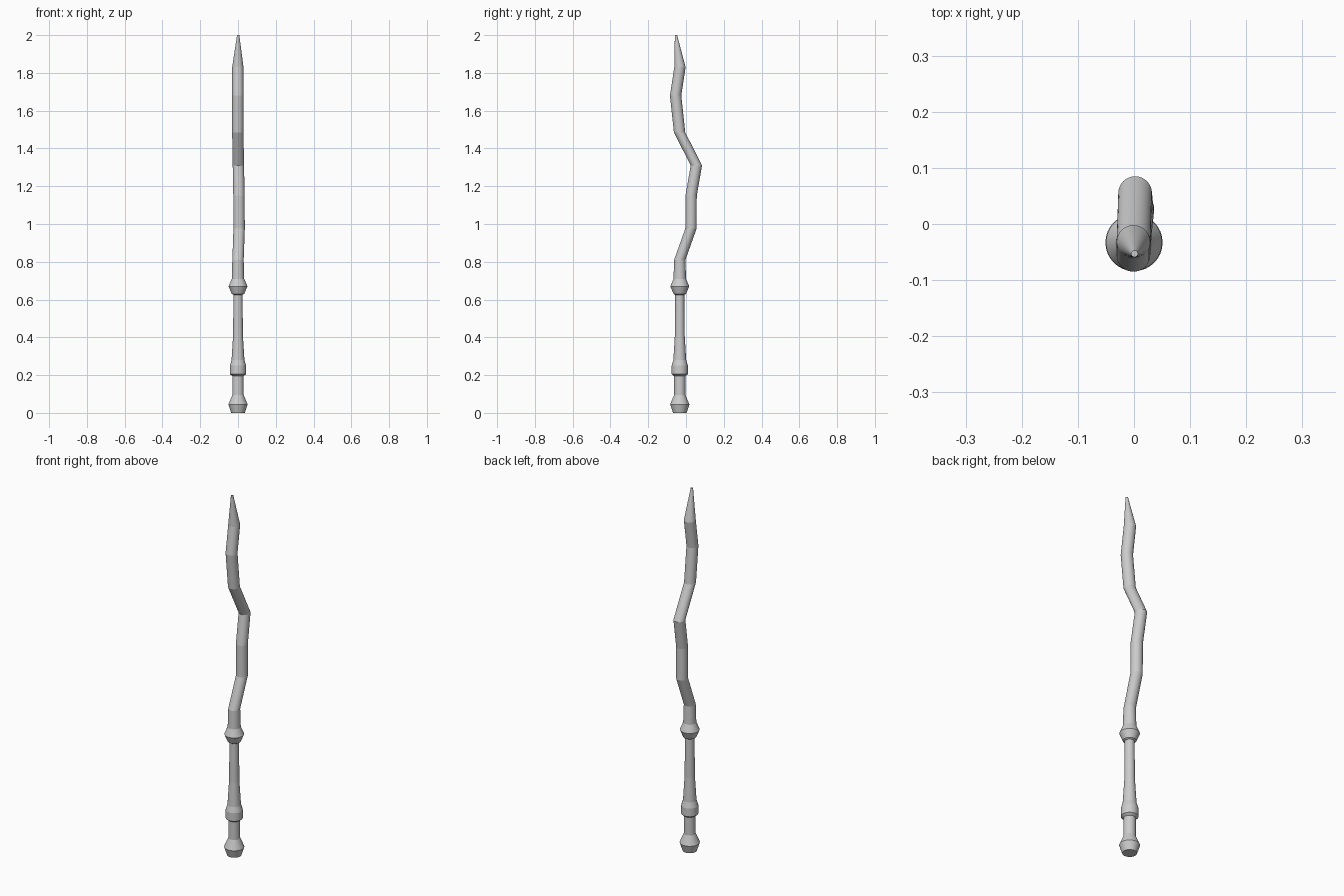
import bpy, bmesh, math

if "Cube" in bpy.data.objects:
    bpy.data.objects.remove(bpy.data.objects["Cube"])

SIDES = 32


def loft(name, rings, cap_start=False, cap_end=False):
    """Skin level circles (x, y, z, radius), round sideways and crisp at each ring."""
    bm = bmesh.new()
    loops = []
    for x, y, z, r in rings:
        loops.append([bm.verts.new((x + r * math.cos(2 * math.pi * i / SIDES),
                                    y + r * math.sin(2 * math.pi * i / SIDES), z))
                      for i in range(SIDES)])
    for low, high in zip(loops, loops[1:]):
        for i in range(SIDES):
            j = (i + 1) % SIDES
            bm.faces.new((low[i], low[j], high[j], high[i])).smooth = True
    if cap_start:
        bm.faces.new(loops[0][::-1])
    if cap_end:
        bm.faces.new(loops[-1])
    for e in bm.edges:
        if abs(e.verts[0].co.z - e.verts[1].co.z) < 1e-5:
            e.smooth = False
    mesh = bpy.data.meshes.new(name)
    bm.to_mesh(mesh)
    bm.free()
    obj = bpy.data.objects.new(name, mesh)
    bpy.context.collection.objects.link(obj)
    return obj


# Turned handle: pommel, grip collar, waisted grip and upper collar (z, radius)
HANDLE_Y = -0.033
handle = [(0, 0.036), (0.045, 0.051), (0.095, 0.03), (0.195, 0.03),
          (0.205, 0.043), (0.25, 0.043), (0.28, 0.034), (0.41, 0.026),
          (0.625, 0.024), (0.63, 0.033), (0.67, 0.05), (0.71, 0.033)]
loft("handle", [(0, HANDLE_Y, z, r) for z, r in handle], cap_start=True)

# Crooked shaft, growing out of the upper collar and ending in a point
shaft = [(0, HANDLE_Y, 0.71, 0.033), (0, -0.033, 0.81, 0.03),
         (0.006, 0.026, 0.975, 0.03), (0.005, 0.027, 1.15, 0.03),
         (0.002, 0.055, 1.31, 0.03), (-0.001, -0.034, 1.485, 0.03),
         (-0.001, -0.055, 1.68, 0.03), (-0.001, -0.032, 1.83, 0.03),
         (0.001, -0.053, 2.0, 0.006)]
loft("shaft", shaft, cap_end=True)
